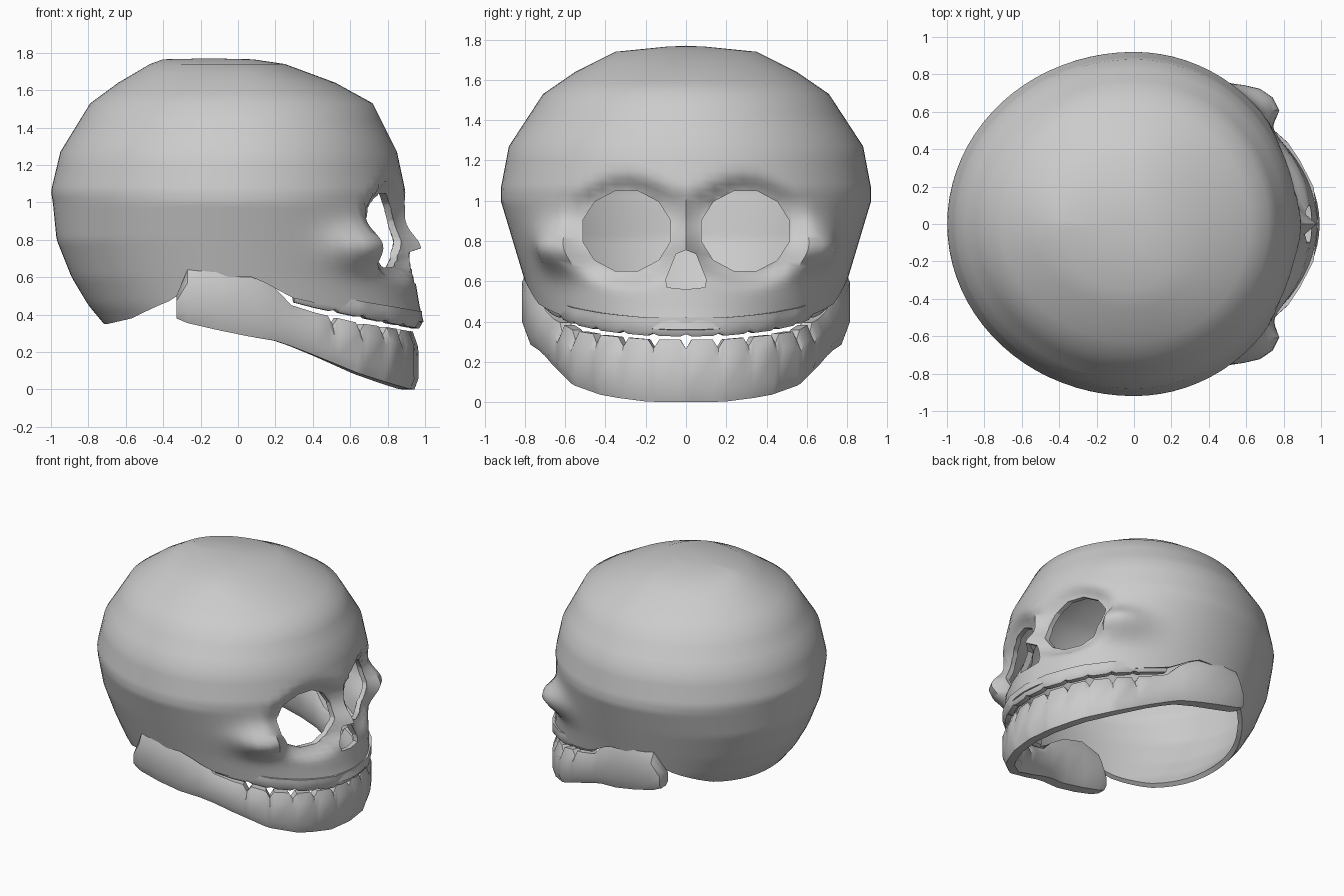
import bpy, bmesh, math

if "Cube" in bpy.data.objects:
    bpy.data.objects.remove(bpy.data.objects["Cube"])


def interp(table, v):
    """Piecewise-linear lookup: rows of (key, values...), keys ascending."""
    if v <= table[0][0]:
        return table[0][1:]
    for a, b in zip(table, table[1:]):
        if v <= b[0]:
            f = (v - a[0]) / (b[0] - a[0])
            return [p + (q - p) * f for p, q in zip(a[1:], b[1:])]
    return table[-1][1:]


def make_object(name, verts, faces, angle=40):
    me = bpy.data.meshes.new(name)
    me.from_pydata(verts, [], faces)
    bm = bmesh.new()
    bm.from_mesh(me)
    bmesh.ops.recalc_face_normals(bm, faces=bm.faces)
    bm.to_mesh(me)
    bm.free()
    ob = bpy.data.objects.new(name, me)
    bpy.context.collection.objects.link(ob)
    if angle:
        smooth(ob, angle)
    return ob


def smooth(ob, angle):
    bpy.ops.object.select_all(action='DESELECT')
    ob.select_set(True)
    bpy.context.view_layer.objects.active = ob
    bpy.ops.object.shade_smooth_by_angle(angle=math.radians(angle))


# Cranium: height -> back reach, front reach, half width
SECTION = [(.33, .70, 1.0, .72), (.45, .80, .97, .76), (.6, .89, .945, .80),
           (.8, .97, .925, .86), (1.0, .99, .89, .92), (1.06, 1.0, .895, .92),
           (1.27, .95, .85, .88), (1.53, .79, .72, .71), (1.64, .64, .52, .55),
           (1.74, .47, .25, .35), (1.765, .40, .08, .1)]
# Open lower edge: x -> height
EDGE = [(-.7, .35), (-.55, .38), (-.33, .47), (-.12, .6), (.1, .6),
        (.3, .49), (.6, .425), (1.0, .36)]


def skull_point(phi, z):
    back, front, w = interp(SECTION, z)
    c, s = math.cos(phi), math.sin(phi)
    x, y = (front if c > 0 else back) * c, w * s
    if x > .2:
        # cheekbone
        a = math.atan2(abs(y), x)
        g = .13 * math.exp(-((a - .76) / .2) ** 2 - ((z - .76) / .11) ** 2)
        x, y = x * (1 + g), y * (1 + g)
        # eye socket recess
        d = math.hypot((abs(y) - .295) / .225, (z - .85) / .2)
        f = min(1, max(0, (1.5 - d) / .5))
        x -= .075 * f * f * (3 - 2 * f)
        # nose bridge
        x += .06 * math.exp(-(y / .08) ** 2 - ((z - .77) / .09) ** 2)
    return x, y, z


N = 80
levels = [1.765, 1.74, 1.69, 1.64, 1.585, 1.53, 1.44, 1.35, 1.27, 1.2, 1.15]
levels += [1.11 - .03 * i for i in range(27)]
verts, faces = [(-.15, 0, 1.77)], []
for lv in levels:
    for i in range(N):
        phi = 2 * math.pi * i / N
        c = math.cos(phi)
        zb = interp(EDGE, c * (1.0 if c > 0 else .72))[0]
        z = lv if lv > 1.11 else 1.11 - (1.11 - lv) * (1.11 - zb) / .78
        verts.append(skull_point(phi, z))
for i in range(N):
    faces.append((0, 1 + i, 1 + (i + 1) % N))
for r in range(len(levels) - 1):
    for i in range(N):
        a, b = 1 + r * N, 1 + (r + 1) * N
        j = (i + 1) % N
        faces.append((a + i, b + i, b + j, a + j))
skull = make_object("skull_shell", verts, faces, 0)
# orient the open shell outward before giving it thickness
if skull.data.polygons[N * 4].normal.dot(skull.data.polygons[N * 4].center) < 0:
    skull.data.flip_normals()
bpy.context.view_layer.objects.active = skull
sol = skull.modifiers.new("thickness", 'SOLIDIFY')
sol.thickness, sol.offset = .035, -1
bpy.ops.object.modifier_apply(modifier=sol.name)


# Eye and nose openings
def cut_opening(outline):
    n = len(outline)
    vs = [(x, y, z) for x in (.45, 1.3) for y, z in outline]
    fs = [tuple(range(n)), tuple(range(n, 2 * n))]
    fs += [(i, (i + 1) % n, n + (i + 1) % n, n + i) for i in range(n)]
    cutter = make_object("opening_cutter", vs, fs, 0)
    cutter.hide_render = True
    bpy.context.view_layer.objects.active = skull
    m = skull.modifiers.new("opening", 'BOOLEAN')
    m.operation, m.solver, m.object = 'DIFFERENCE', 'EXACT', cutter
    bpy.ops.object.modifier_apply(modifier=m.name)
    bpy.data.objects.remove(cutter)


for side in (-1, 1):
    cut_opening([(side * .295 + .225 * math.cos(math.tau * k / 12 + .26),
                  .85 + .205 * math.sin(math.tau * k / 12 + .26)) for k in range(12)])
cut_opening([(0, .755), (.05, .735), (.1, .61), (.095, .57), (0, .56),
             (-.095, .57), (-.1, .61), (-.05, .735)])
smooth(skull, 45)


# Curved bar along a mirrored path, with tooth notches on one edge
def jaw_bar(name, keys, teeth, pitch, notch_top, depth, rim):
    rows, s = [], 0
    for i, k in enumerate(keys):
        if i:
            s += math.dist(k[:2], keys[i - 1][:2])
        rows.append((s,) + k)
    stops = {r[0]: 0 for r in rows if r[0] > (teeth + .3) * pitch}
    for t in range(teeth + 1):
        for off, cut in ((-.03, 0), (0, 1), (.03, 0)):
            if t * pitch + off >= 0 and t * pitch + off <= s:
                stops[t * pitch + off] = cut
    half = sorted(stops.items())
    path = [(-1, d, c) for d, c in reversed(half[1:])] + [(1, d, c) for d, c in half]
    vs, fs = [], []
    for side, d, cut in path:
        x, y, zb, zt, th = interp(rows, d)
        if cut and notch_top:
            zt -= depth
        elif cut:
            zb += depth
        nx, ny = -max(x, 0) ** 2 * .9, -y
        ln = math.hypot(nx, ny)
        nx, ny, h = nx / ln, ny / ln, zt - zb
        for u, v in ((.2, 0), (0, .22), (0, .75), (rim, 1), (.75, 1),
                     (1, .75), (1, .2), (.75, 0)):
            vs.append((x + nx * th * u, side * (y + ny * th * u), zb + h * v))
    m = len(path)
    for r in range(m - 1):
        for i in range(8):
            j = (i + 1) % 8
            fs.append((r * 8 + i, r * 8 + j, r * 8 + 8 + j, r * 8 + 8 + i))
    fs += [tuple(range(8)), tuple(range(m * 8 - 8, m * 8))]
    return make_object(name, vs, fs, 40)


# Lower jaw: x, y, bottom, top, thickness
jaw_bar("lower_jaw", [
    (.965, 0, 0, .31, .11), (.94, .2, .002, .312, .11), (.84, .42, .03, .33, .11),
    (.66, .58, .085, .355, .11), (.42, .68, .18, .41, .11), (.29, .725, .23, .45, .12),
    (.2, .76, .26, .54, .13), (.05, .80, .285, .64, .14), (-.12, .815, .32, .685, .15),
    (-.27, .81, .355, .64, .14), (-.33, .79, .38, .50, .10)], 5, .168, True, .045, .25)

# Upper teeth rim
jaw_bar("upper_teeth", [
    (.985, 0, .325, .42, .07), (.96, .2, .33, .42, .07), (.85, .41, .35, .44, .07),
    (.67, .57, .385, .47, .07), (.42, .68, .435, .52, .07), (.3, .715, .465, .55, .07)],
    5, .168, False, .012, 0)
